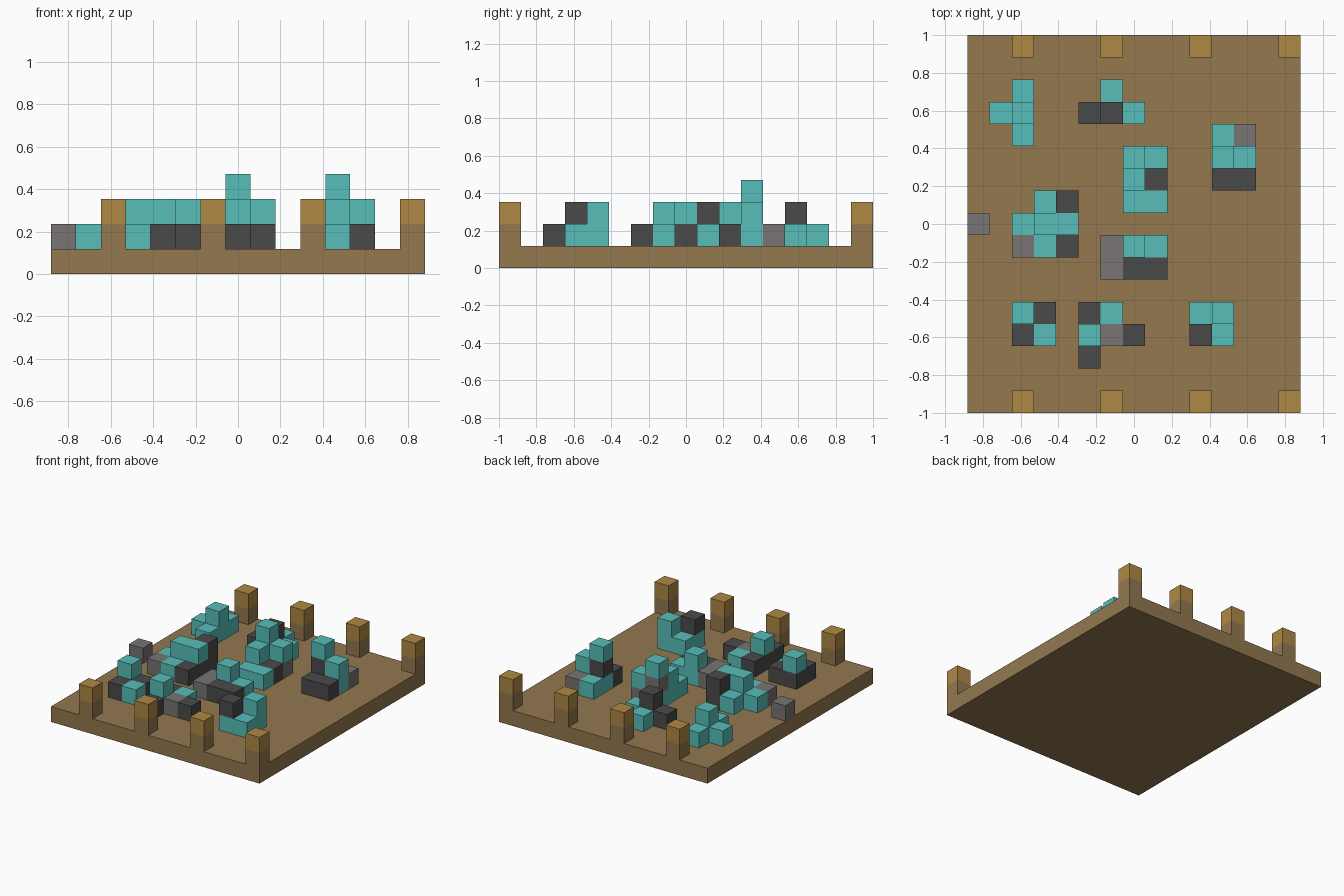
import bpy
import bmesh
from mathutils import Vector

CELL = 2 / 17                      # edge of one block
COLS, ROWS = 15, 17                # board size in blocks

default = bpy.data.objects.get("Cube")
if default:
    bpy.data.objects.remove(default, do_unlink=True)


def srgb(r, g, b):
    """Convert 0-255 screen values to a linear colour."""
    return tuple((c / 255 / 12.92) if c < 11 else ((c / 255 + 0.055) / 1.055) ** 2.4
                 for c in (r, g, b)) + (1.0,)


def make_material(name, colour):
    mat = bpy.data.materials.new(name)
    mat.use_nodes = True
    mat.diffuse_color = colour
    bsdf = next(n for n in mat.node_tree.nodes if n.type == 'BSDF_PRINCIPLED')
    bsdf.inputs["Base Color"].default_value = colour
    bsdf.inputs["Roughness"].default_value = 0.9
    return mat


# One letter per block colour
PALETTE = {
    "B": make_material("earth brown", srgb(147, 120, 79)),
    "G": make_material("post gold", srgb(174, 136, 67)),
    "T": make_material("crystal teal", srgb(87, 190, 185)),
    "D": make_material("dark stone", srgb(74, 74, 74)),
    "S": make_material("grey stone", srgb(120, 117, 115)),
}
DIRECTIONS = [Vector(d) for d in ((1, 0, 0), (-1, 0, 0), (0, 1, 0),
                                  (0, -1, 0), (0, 0, 1), (0, 0, -1))]


def build_blocks(name, col, row, layers):
    """Stack blocks on the board. Each layer is a list of strings, back row
    first; col and row locate the left end of the front row."""
    cells = {}
    for level, rows in enumerate(layers, start=1):
        for y, line in enumerate(reversed(rows)):
            for x, letter in enumerate(line):
                if letter in PALETTE:
                    cells[(col + x, row + y, level)] = letter
    letters = sorted(set(cells.values()))
    bm = bmesh.new()
    for cell, letter in cells.items():
        centre = Vector(cell) + Vector((0.5 - COLS / 2, 0.5 - ROWS / 2, 0.5))
        for d in DIRECTIONS:
            beside = tuple(int(a + b) for a, b in zip(cell, d))
            if beside in cells or beside[2] < 1:
                continue                      # only outer faces
            u = Vector((d.y, d.z, d.x))
            v = d.cross(u)
            corners = (-u - v, u - v, u + v, v - u)
            face = bm.faces.new([bm.verts.new((centre + (d + c) / 2) * CELL)
                                 for c in corners])
            face.material_index = letters.index(letter)
    bmesh.ops.remove_doubles(bm, verts=bm.verts, dist=CELL / 100)
    mesh = bpy.data.meshes.new(name)
    bm.to_mesh(mesh)
    bm.free()
    for letter in letters:
        mesh.materials.append(PALETTE[letter])
    obj = bpy.data.objects.new(name, mesh)
    bpy.context.collection.objects.link(obj)
    return obj


# Flat board
bpy.ops.mesh.primitive_cube_add(size=1, location=(0, 0, CELL / 2))
board = bpy.context.object
board.name = "board"
board.scale = (COLS * CELL, ROWS * CELL, CELL)
board.data.materials.append(PALETTE["B"])

# Gold-topped posts along the front and back edges
for side, row in (("front", 0), ("back", ROWS - 1)):
    for number, col in enumerate(range(2, COLS, 4), start=1):
        build_blocks(f"{side}_post_{number}", col, row, [["B"], ["G"]])

# Rock and crystal heaps: name, column, row, layers from the board up
HEAPS = [
    ("back_right_crystal", 1, 12, [[".T", "TT", ".T"], ["..", ".T", ".."]]),
    ("back_middle_heap", 5, 13, [[".T.", "DDT"], ["...", ".D."]]),
    ("back_left_heap", 11, 10, [["TS", "TT", "DD"], ["..", "DT", ".."],
                                ["..", "T.", ".."]]),
    ("centre_heap", 7, 9, [["TS", "TD", "TT"], ["ST", "T.", ".."],
                           ["T.", "..", ".."]]),
    ("right_heap", 2, 7, [[".TD", "TTD", "STD"], ["..D", ".TT", "..."]]),
    ("edge_stone", 0, 8, [["S"]]),
    ("middle_heap", 6, 6, [["STT", "SDD"], [".T.", "..."]]),
    ("front_right_heap", 2, 3, [["DD", "DT"], ["T.", ".."]]),
    ("front_middle_heap", 5, 2, [["DT.", "DSD", "D.."], ["...", "T..", "..."]]),
    ("front_left_heap", 10, 3, [["TT", "TT"], [".T", "D."]]),
]
for heap in HEAPS:
    build_blocks(*heap)
